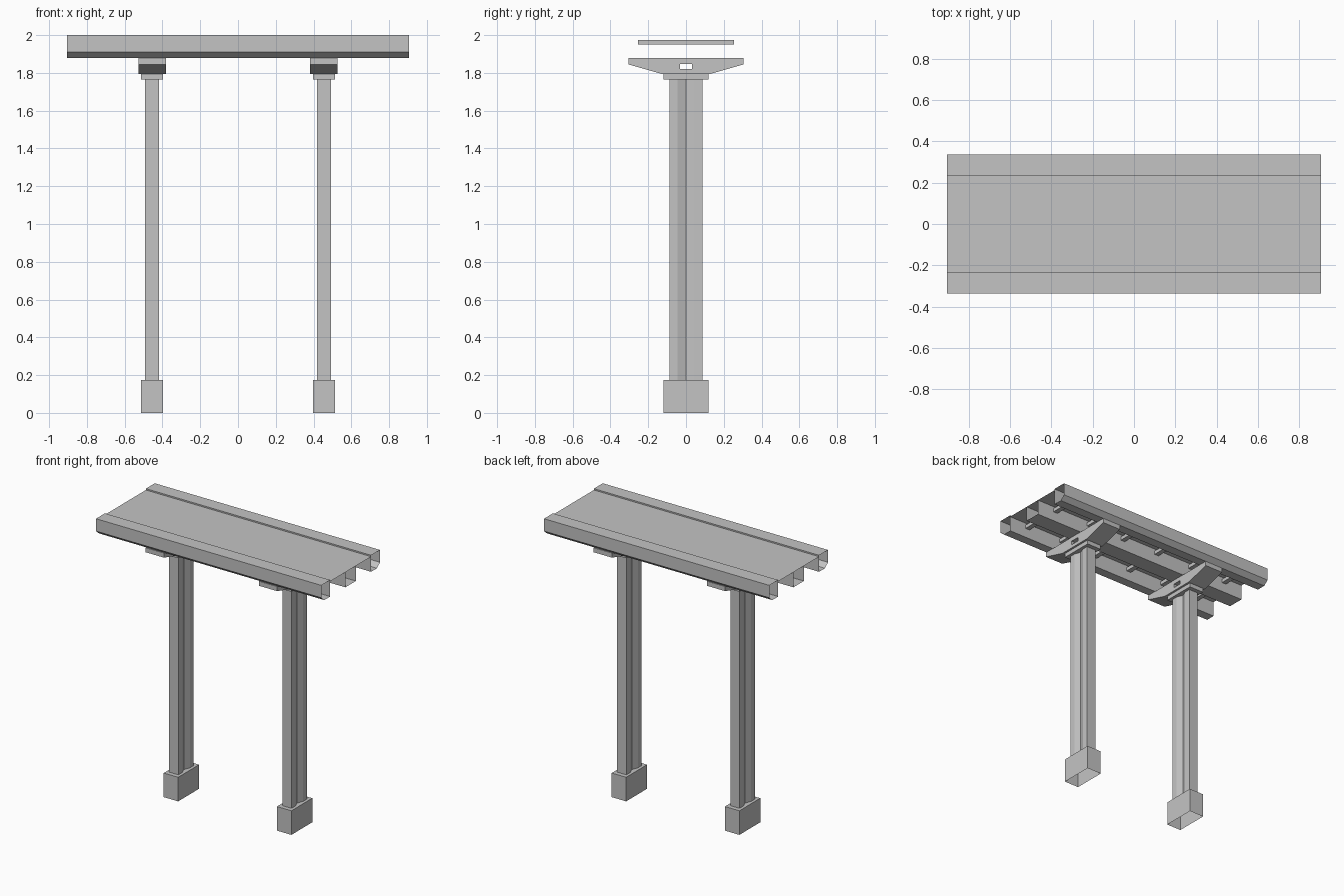
import bpy
import bmesh
from mathutils import Matrix, Vector

if "Cube" in bpy.data.objects:
    bpy.data.objects.remove(bpy.data.objects["Cube"], do_unlink=True)

# Single concrete colour
concrete = bpy.data.materials.new("concrete_grey")
concrete.use_nodes = True
colour = (0.55, 0.55, 0.55, 1)
concrete.diffuse_color = colour
concrete.node_tree.nodes["Principled BSDF"].inputs["Base Color"].default_value = colour


def finish(bm, name):
    bmesh.ops.recalc_face_normals(bm, faces=bm.faces)
    mesh = bpy.data.meshes.new(name)
    bm.to_mesh(mesh)
    bm.free()
    mesh.materials.append(concrete)
    obj = bpy.data.objects.new(name, mesh)
    bpy.context.collection.objects.link(obj)
    return obj


def box(name, centre, size, open_bottom=False):
    bm = bmesh.new()
    bmesh.ops.create_cube(bm, size=1, matrix=Matrix.Translation(centre) @ Matrix.Diagonal((*size, 1)))
    if open_bottom:
        bm.normal_update()
        bmesh.ops.delete(bm, geom=[f for f in bm.faces if f.normal.z < -0.9], context="FACES")
    return finish(bm, name)


def sheet(name, path, half_length):
    """Sweep an open (y, z) line along x as a thin open-ended shell."""
    bm = bmesh.new()
    rows = [[bm.verts.new((x, y, z)) for y, z in path] for x in (-half_length, half_length)]
    for i in range(len(path) - 1):
        bm.faces.new((rows[0][i], rows[0][i + 1], rows[1][i + 1], rows[1][i]))
    return finish(bm, name)


def prism(name, loops, offset):
    """Fill closed 3D loops (later loops are holes) and extrude by offset."""
    bm = bmesh.new()
    edges = []
    for loop in loops:
        vs = [bm.verts.new(p) for p in loop]
        edges += [bm.edges.new((v, vs[i - 1])) for i, v in enumerate(vs)]
    normal = Vector(offset).normalized()
    fill = bmesh.ops.triangle_fill(bm, edges=edges, use_beauty=True, normal=normal)
    faces = [f for f in fill["geom"] if isinstance(f, bmesh.types.BMFace)]
    extruded = bmesh.ops.extrude_face_region(bm, geom=faces, use_keep_orig=True)
    moved = [v for v in extruded["geom"] if isinstance(v, bmesh.types.BMVert)]
    bmesh.ops.translate(bm, verts=moved, vec=offset)
    return finish(bm, name)


LENGTH = 0.905
ROAD, CURB, SOFFIT = 1.99, 2.0, 1.88
INNER, OUTER = 0.235, 0.337

# Road surface and hollow girders
sheet("road_deck", [(-INNER, ROAD), (INNER, ROAD)], LENGTH)
sheet("centre_girder", [(-0.06, ROAD), (-0.06, SOFFIT), (0.06, SOFFIT), (0.06, ROAD)], LENGTH)
edge_path = [(INNER, ROAD), (INNER, CURB), (OUTER, CURB), (OUTER, 1.91),
             (OUTER - 0.035, SOFFIT), (INNER, SOFFIT), (INNER, ROAD)]
for side, s in (("left_facing_back", 1), ("left_facing_front", -1)):
    label = "back" if s > 0 else "front"
    sheet(label + "_edge_girder", [(s * y, z) for y, z in edge_path], LENGTH)

# Cross braces under the deck
for i in range(6):
    box("cross_brace", (-0.75 + 0.3 * i, 0, 1.962), (0.035, 0.51, 0.026))

# Two piers
for side, x in (("left", 0.455), ("right", -0.455)):
    box(side + "_footing", (x, 0, 0.0875), (0.116, 0.24, 0.175), open_bottom=True)

    # Column with a V groove on each broad face
    half = [(0.037, -0.088), (0.037, -0.045), (0.02, 0), (0.037, 0.045), (0.037, 0.088)]
    outline = half + [(-px, -py) for px, py in half]
    prism(side + "_column", [[(x + px, py, 0.175) for px, py in outline]], (0, 0, 1.59))

    box(side + "_collar", (x, 0, 1.78), (0.116, 0.24, 0.03))

    # Tapered cap with a rectangular through-hole
    wing = [(0.13, 1.795), (0.305, 1.845), (0.305, 1.878)]
    cap = wing + [(-y, z) for y, z in reversed(wing)]
    hole = [(-0.033, 1.82), (0.033, 1.82), (0.033, 1.848), (-0.033, 1.848)]
    prism(side + "_pier_cap", [[(x - 0.073, y, z) for y, z in loop] for loop in (cap, hole)],
          (0.146, 0, 0))
